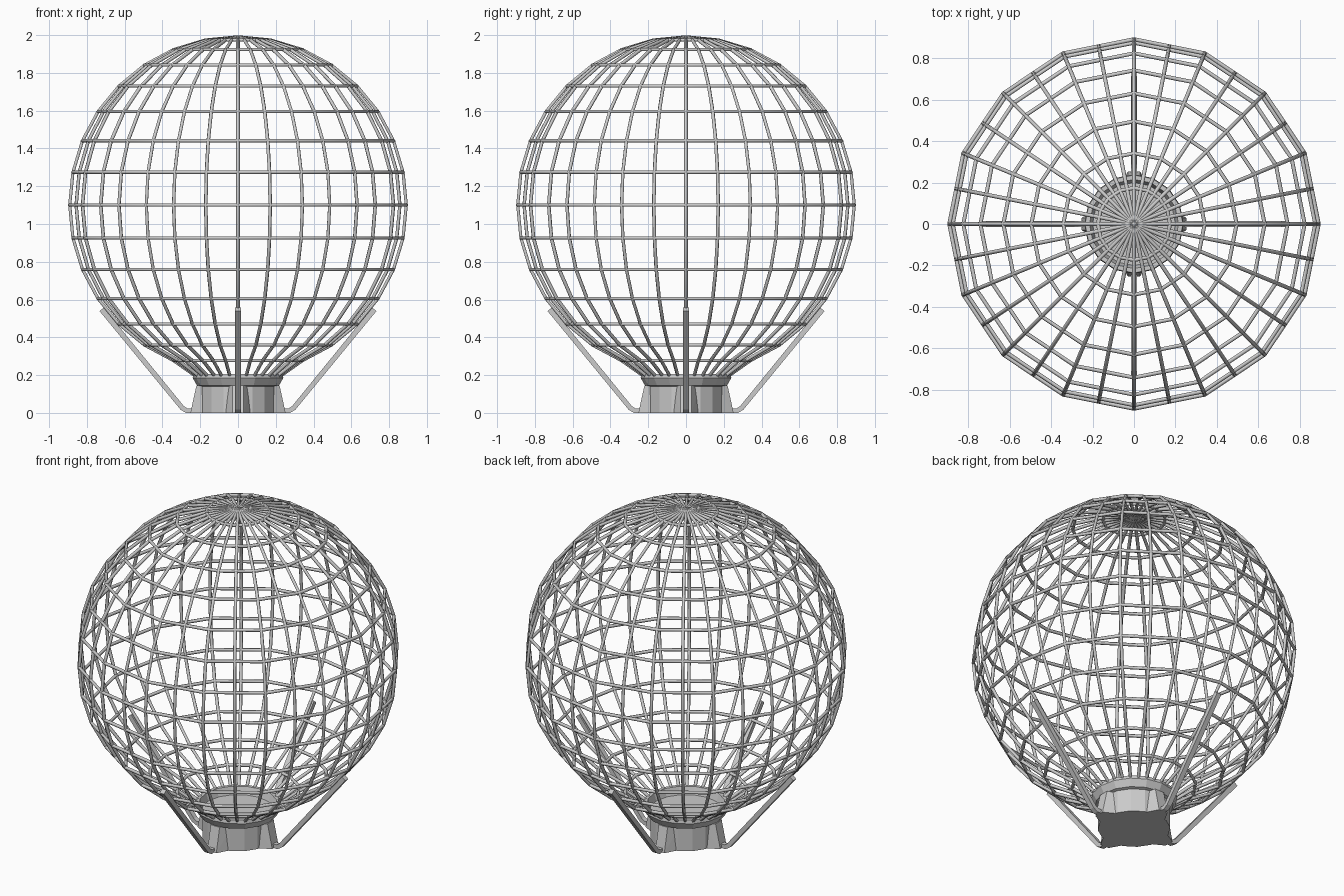
import bpy, bmesh
from math import sin, cos, pi, radians

if "Cube" in bpy.data.objects:
    bpy.data.objects.remove(bpy.data.objects["Cube"])

R, CZ, SIDES = 0.891, 1.1, 16

def mesh_object(name, bm):
    bmesh.ops.recalc_face_normals(bm, faces=bm.faces)
    me = bpy.data.meshes.new(name)
    bm.to_mesh(me)
    bm.free()
    ob = bpy.data.objects.new(name, me)
    bpy.context.collection.objects.link(ob)
    return ob

def wires(name, paths, cyclic, depth=0.0095):
    cu = bpy.data.curves.new(name, 'CURVE')
    cu.dimensions = '3D'
    cu.bevel_depth = depth
    cu.bevel_resolution = 1
    cu.use_fill_caps = True
    for pts in paths:
        sp = cu.splines.new('POLY')
        sp.points.add(len(pts) - 1)
        for p, co in zip(sp.points, pts):
            p.co = (*co, 1)
        sp.use_cyclic_u = cyclic
    ob = bpy.data.objects.new(name, cu)
    bpy.context.collection.objects.link(ob)
    bpy.ops.object.select_all(action='DESELECT')
    ob.select_set(True)
    bpy.context.view_layer.objects.active = ob
    bpy.ops.object.convert(target='MESH')

def lathe(name, profile, n=SIDES):
    bm = bmesh.new()
    rings = [[bm.verts.new((r * cos(2*pi*i/n), r * sin(2*pi*i/n), z)) for i in range(n)]
             for r, z in profile]
    for a, b in zip(rings, rings[1:]):
        for i in range(n):
            j = (i + 1) % n
            bm.faces.new((a[i], a[j], b[j], b[i]))
    bm.faces.new(rings[0])
    bm.faces.new(rings[-1])
    return mesh_object(name, bm)

def hull(name, pts):
    bm = bmesh.new()
    for p in pts:
        bm.verts.new(p)
    bmesh.ops.convex_hull(bm, input=bm.verts)
    return mesh_object(name, bm)

# cage profile from the pole down to the collar
lats = [radians(90 - 11.25 * i) for i in range(15)]
profile = [(R * cos(a), CZ + R * sin(a)) for a in lats] + [(0.225, 0.195)]

# 32 meridian wires: 16 at the corners, 16 at the middle of each flat side
merid = []
for k in range(2 * SIDES):
    a = pi * k / SIDES
    f = cos(pi / SIDES) if k % 2 else 1.0
    merid.append([(r*f*cos(a), r*f*sin(a), z) for r, z in profile])
wires("cage_meridians", merid, False)

# horizontal ring wires
rings = [[(r*cos(2*pi*i/SIDES), r*sin(2*pi*i/SIDES), z) for i in range(SIDES)]
         for r, z in profile[1:-1]]
wires("cage_rings", rings, True)

# collar with shallow recess, and base drum
lathe("collar", [(0.2, 0.14), (0.217, 0.145), (0.24, 0.185), (0.236, 0.205),
                 (0.215, 0.205), (0.2, 0.16)])
lathe("base_drum", [(0.2, 0), (0.2, 0.145)])

# four flared ribs and four bent support arms
path = [(0.235, 0.012), (0.272, 0.012), (0.295, 0.026), (0.722, 0.548)]
offs = [(0, 0.012), (-0.004, 0.012), (-0.009, 0.009), (-0.011, 0.009)]
for k in range(4):
    turn = k * pi / 2
    rib = hull("base_rib", [(x, s * w, z) for s in (-1, 1) for x, w, z in (
        (0.15, 0.085, 0), (0.252, 0.03, 0), (0.15, 0.07, 0.145), (0.22, 0.03, 0.145))])
    rib.rotation_euler.z = turn
    bm = bmesh.new()
    secs = []
    for (x, z), (dx, dz) in zip(path, offs):
        secs.append([bm.verts.new((x + s*dx, w, z + s*dz))
                     for s, w in ((-1, -0.015), (-1, 0.015), (1, 0.015), (1, -0.015))])
    for a, b in zip(secs, secs[1:]):
        for i in range(4):
            j = (i + 1) % 4
            bm.faces.new((a[i], a[j], b[j], b[i]))
    bm.faces.new(secs[0])
    bm.faces.new(secs[-1])
    mesh_object("support_arm", bm).rotation_euler.z = turn
